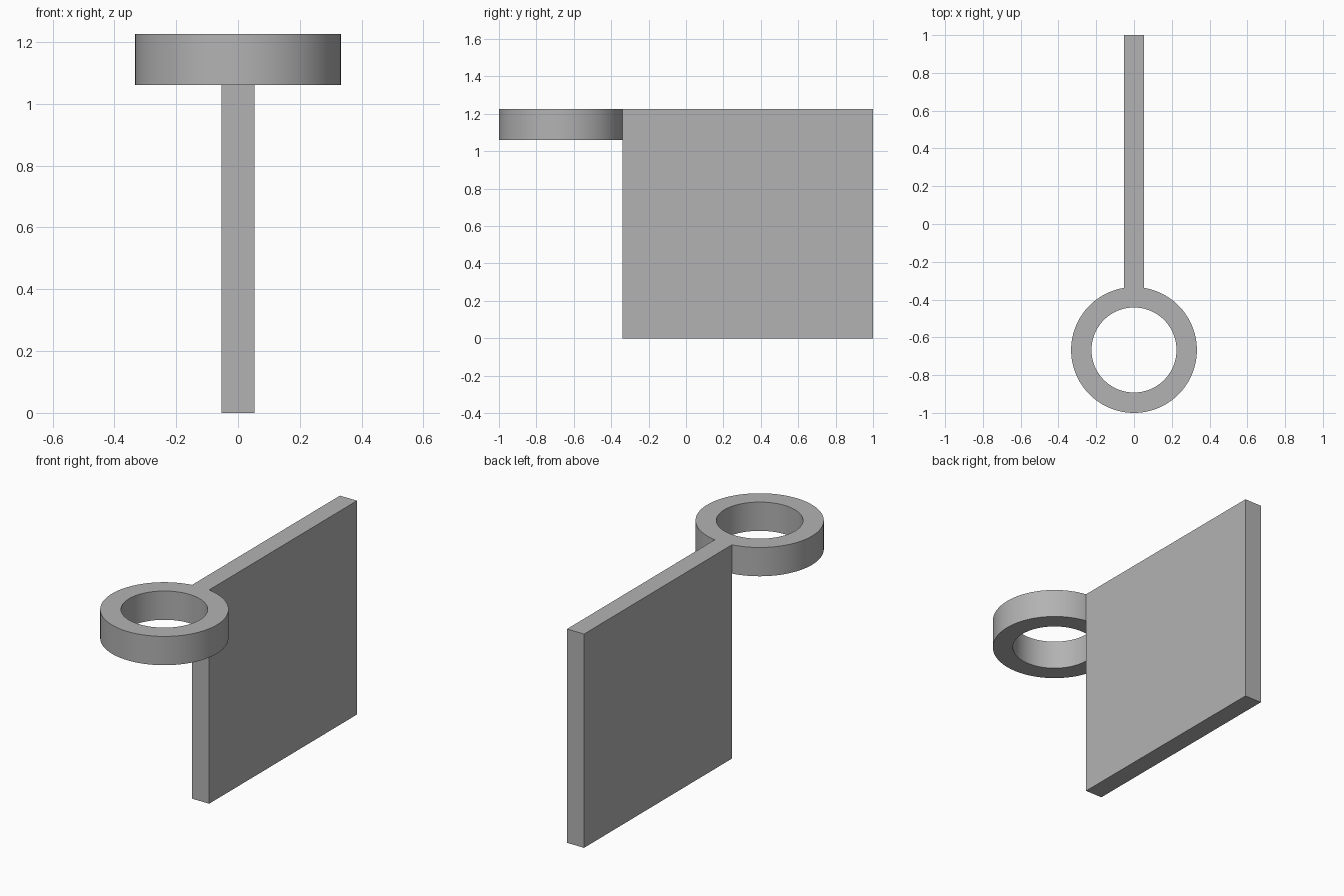
import bpy
import math

cube = bpy.data.objects.get("Cube")
if cube:
    bpy.data.objects.remove(cube, do_unlink=True)

TOP = 1.225
RING_BOTTOM = 1.06
RING_Y = -0.667
R_OUT, R_IN = 0.333, 0.225
HALF_T = 0.054
SEGMENTS = 128

grey = bpy.data.materials.new("plain_grey")
grey.use_nodes = True
colour = (0.45, 0.45, 0.45, 1)
grey.diffuse_color = colour
grey.node_tree.nodes["Principled BSDF"].inputs["Base Color"].default_value = colour


def cylinder(name, radius, z0, z1):
    bpy.ops.mesh.primitive_cylinder_add(vertices=SEGMENTS, radius=radius, depth=z1 - z0,
                                        location=(0, RING_Y, (z0 + z1) / 2))
    obj = bpy.context.object
    obj.name = name
    obj.data.materials.append(grey)
    return obj


def combine(target, other, operation):
    mod = target.modifiers.new(operation.lower(), 'BOOLEAN')
    mod.operation = operation
    mod.solver = 'EXACT'
    mod.object = other
    bpy.context.view_layer.objects.active = target
    bpy.ops.object.modifier_apply(modifier=mod.name)
    bpy.data.objects.remove(other, do_unlink=True)


# Ring with an open hole
ring = cylinder("ring_plate", R_OUT, RING_BOTTOM, TOP)
combine(ring, cylinder("hole_cutter", R_IN, RING_BOTTOM - 0.1, TOP + 0.1), 'DIFFERENCE')

# Upright plate, starting where its sides meet the ring's outer wall
y0 = RING_Y + math.sqrt(R_OUT ** 2 - HALF_T ** 2)
bpy.ops.mesh.primitive_cube_add(size=1, location=(0, (y0 + 1) / 2, TOP / 2))
plate = bpy.context.object
plate.name = "upright_plate"
plate.scale = (2 * HALF_T, 1 - y0, TOP)
plate.data.materials.append(grey)
combine(ring, plate, 'UNION')

# Smooth round walls, sharp corners
bpy.ops.object.select_all(action='DESELECT')
ring.select_set(True)
bpy.context.view_layer.objects.active = ring
bpy.ops.object.shade_smooth_by_angle(angle=math.radians(30))
